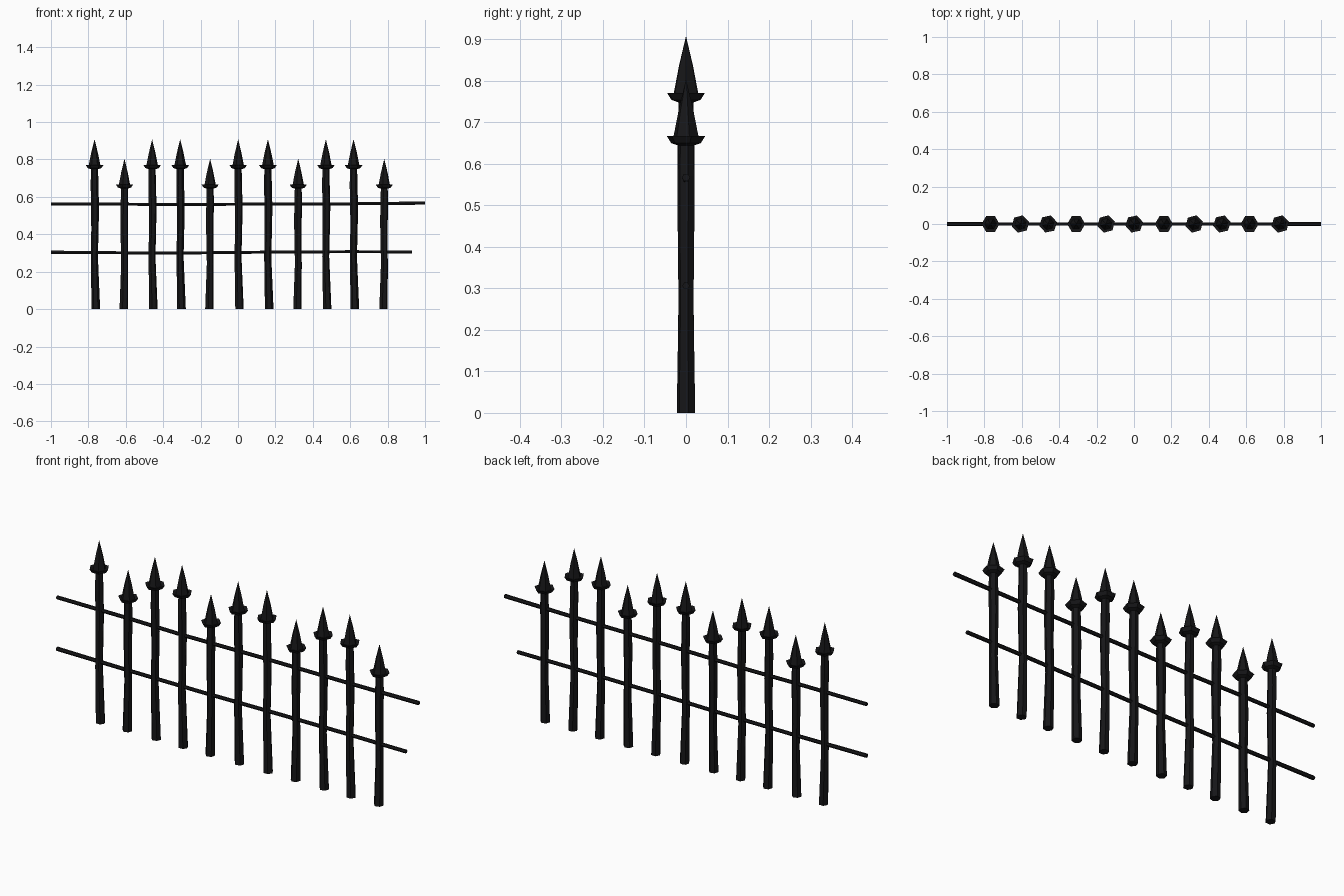
import bpy, bmesh, math
from mathutils import Vector

if "Cube" in bpy.data.objects:
    bpy.data.objects.remove(bpy.data.objects["Cube"])

iron = bpy.data.materials.new("black_iron")
iron.diffuse_color = (0.008, 0.008, 0.009, 1)
iron.use_nodes = True
iron.node_tree.nodes["Principled BSDF"].inputs["Base Color"].default_value = iron.diffuse_color


def loft(name, rings, sides=6, turn=0.0, axis="Z"):
    """Flat-faced tube through rings of (offset, position, radius)."""
    bm = bmesh.new()
    loops = []
    for off, pos, r in rings:
        loop = []
        for i in range(sides):
            a = turn + 2 * math.pi * i / sides
            c, s = r * math.cos(a), r * math.sin(a)
            p = Vector((off + c, s, pos)) if axis == "Z" else Vector((pos, c, off + s))
            loop.append(bm.verts.new(p))
        loops.append(loop)
    for a, b in zip(loops, loops[1:]):
        for i in range(sides):
            j = (i + 1) % sides
            bm.faces.new((a[i], a[j], b[j], b[i]))
    bm.faces.new(loops[0])
    bm.faces.new(loops[-1])
    bmesh.ops.remove_doubles(bm, verts=bm.verts, dist=0.00005)
    bmesh.ops.recalc_face_normals(bm, faces=bm.faces)
    me = bpy.data.meshes.new(name)
    bm.to_mesh(me)
    bm.free()
    me.materials.append(iron)
    ob = bpy.data.objects.new(name, me)
    bpy.context.collection.objects.link(ob)
    return ob


# Slightly bent hand-forged pickets: x at head, drop of the head, hex rotation
pickets = [(-0.767, 0, 0), (-0.607, 1, 15), (-0.459, 0, 12), (-0.309, 0, 0),
           (-0.149, 1, 15), (0.001, 0, 12), (0.160, 0, 0), (0.322, 1, 15),
           (0.470, 0, 12), (0.618, 0, 0), (0.782, 1, 15)]
shaft = [(0.007, 0.0, 0.023), (0.003, 0.14, 0.021), (-0.001, 0.28, 0.019),
         (0.002, 0.42, 0.0195), (0.003, 0.54, 0.021), (0.0, 0.66, 0.021),
         (0.0, 0.77, 0.0185)]
# Spear head with a flared collar
head = [(0, 0.748, 0.019), (0, 0.754, 0.037), (0, 0.771, 0.048), (0, 0.766, 0.032),
        (0, 0.785, 0.028), (0, 0.835, 0.018), (0, 0.908, 0.0)]

for n, (x, short, deg) in enumerate(pickets, 1):
    bend = -0.6 if short else 1.0
    turn = math.radians(deg)
    scale = 0.665 / 0.77 if short else 1.0
    drop = 0.104 if short else 0.0
    loft(f"picket_shaft_{n}", [(x + o * bend, z * scale, r) for o, z, r in shaft], turn=turn)
    loft(f"spear_head_{n}", [(x, z - drop, r) for _, z, r in head], turn=turn)

# Two thin horizontal rails running through the pickets
loft("upper_rail", [(0.561, -1.0, 0.009), (0.561, -0.6, 0.009), (0.558, -0.3, 0.009),
                    (0.562, 0.1, 0.009), (0.563, 0.6, 0.009), (0.567, 1.0, 0.010)], axis="X")
loft("lower_rail", [(0.304, -1.0, 0.010), (0.301, -0.6, 0.009), (0.301, -0.2, 0.009),
                    (0.305, 0.2, 0.009), (0.307, 0.6, 0.009), (0.306, 0.93, 0.009)], axis="X")
